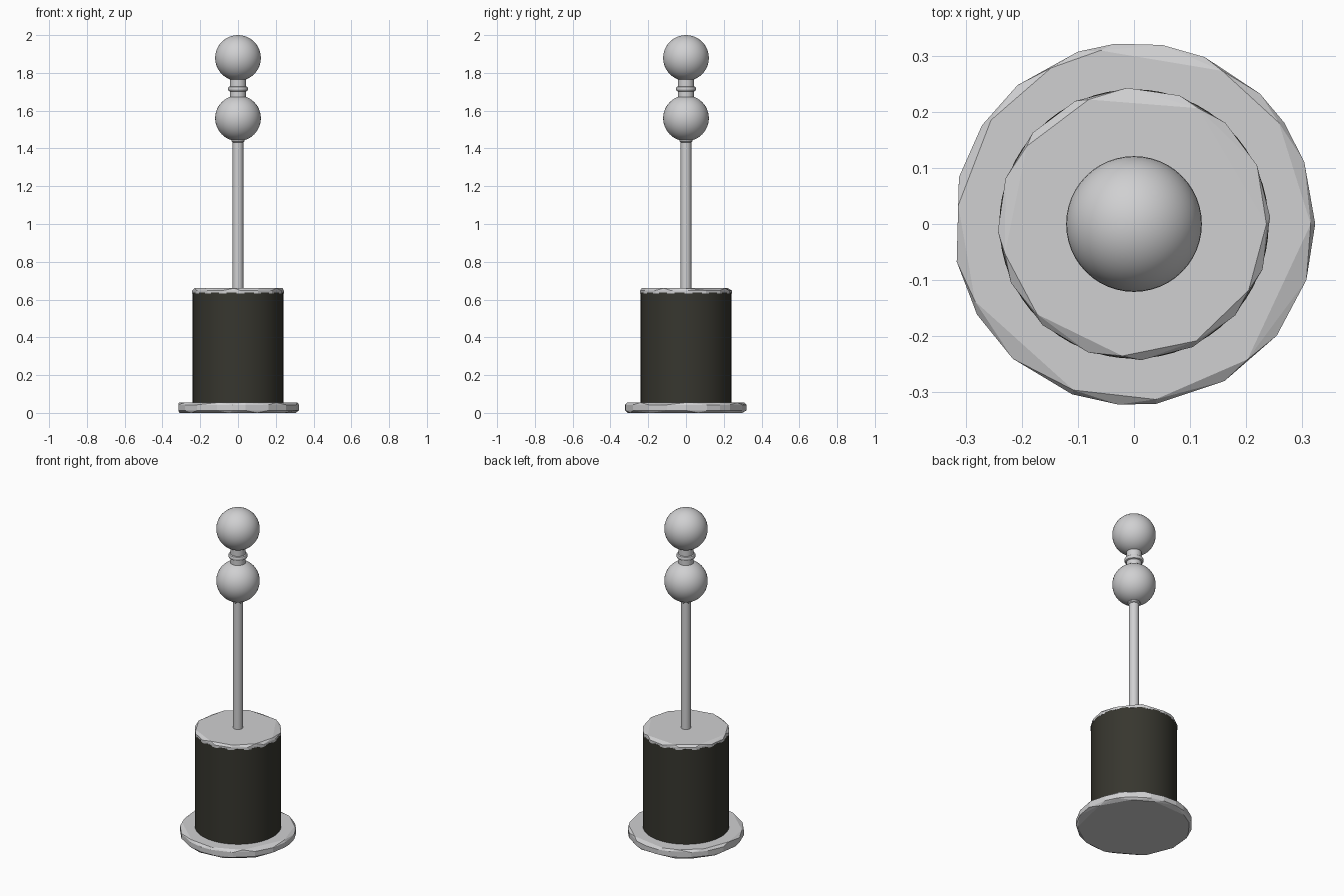
import bpy, bmesh, math

if "Cube" in bpy.data.objects:
    bpy.data.objects.remove(bpy.data.objects["Cube"])


def material(name, rgb):
    m = bpy.data.materials.new(name)
    m.diffuse_color = (*rgb, 1)
    m.use_nodes = True
    m.node_tree.nodes["Principled BSDF"].inputs["Base Color"].default_value = m.diffuse_color
    return m


metal = material("light grey metal", (0.63, 0.63, 0.64))
dark = material("dark olive black", (0.038, 0.037, 0.028))


def finish(bm, name, mat, smooth):
    me = bpy.data.meshes.new(name)
    bmesh.ops.recalc_face_normals(bm, faces=bm.faces)
    bm.to_mesh(me)
    bm.free()
    me.materials.append(mat)
    ob = bpy.data.objects.new(name, me)
    bpy.context.collection.objects.link(ob)
    if smooth:
        bpy.ops.object.select_all(action='DESELECT')
        ob.select_set(True)
        bpy.context.view_layer.objects.active = ob
        bpy.ops.object.shade_smooth_by_angle(angle=math.radians(35))
    return ob


def lathe(name, profile, mat, n=48):
    """Closed solid of revolution from (radius, z) points."""
    bm = bmesh.new()
    rings = [[bm.verts.new((r * math.cos(2 * math.pi * i / n),
                            r * math.sin(2 * math.pi * i / n), z))
              for i in range(n)] for r, z in profile]
    for a, b in zip(rings, rings[1:]):
        for i in range(n):
            j = (i + 1) % n
            bm.faces.new((a[i], a[j], b[j], b[i]))
    bm.faces.new(rings[0])
    bm.faces.new(rings[-1])
    return finish(bm, name, mat, True)


def faceted_disc(name, rings, mat):
    """Chipped, faceted disc: convex hull of rings (radius, z, angles)."""
    bm = bmesh.new()
    for r, z, angles in rings:
        for a in angles:
            t = math.radians(a)
            bm.verts.new((r * math.cos(t), r * math.sin(t), z))
    bmesh.ops.convex_hull(bm, input=bm.verts)
    bmesh.ops.dissolve_limit(bm, angle_limit=math.radians(1),
                             verts=bm.verts, edges=bm.edges)
    return finish(bm, name, mat, False)


def ball(name, z, r):
    bm = bmesh.new()
    bmesh.ops.create_uvsphere(bm, u_segments=48, v_segments=24, radius=r)
    bmesh.ops.translate(bm, verts=bm.verts, vec=(0, 0, z))
    return finish(bm, name, metal, True)


# base plate
rim = [96, 81, 67, 46, 34, 20, 0, -18, -38, -60, -83, -95, -110,
       -132, -150, -168, 165, 147, 130, 108]
face = [101, 60, 35, 0, -50, -83, -110, -154, 174, 144, 118]
faceted_disc("base_plate", [(0.312, 0.0, [a + 12 for a in face]),
                            (0.323, 0.013, rim), (0.323, 0.043, rim),
                            (0.315, 0.055, face)], metal)

# drum and its lid
lathe("drum", [(0.24, 0.05), (0.24, 0.638)], dark, 64)
lid_rim = [i * 22.5 + 3 for i in range(16)]
faceted_disc("drum_lid", [(0.243, 0.632, lid_rim), (0.243, 0.648, lid_rim),
                          (0.236, 0.66, [110, 61, 0, -30, -62, -95, -137,
                                         -167, 144])], metal)

# rod with small collar under the lower ball
lathe("rod", [(0.028, 0.65), (0.028, 1.47)], metal, 32)
lathe("rod_collar", [(0.028, 1.432), (0.035, 1.437), (0.035, 1.46)], metal, 32)

# two balls joined by a ringed neck
ball("lower_ball", 1.56, 0.121)
ball("upper_ball", 1.879, 0.121)
lathe("neck", [(0.043, 1.66), (0.043, 1.702), (0.05, 1.705), (0.053, 1.711),
               (0.053, 1.72), (0.05, 1.726), (0.043, 1.729), (0.043, 1.78)],
      metal, 40)
